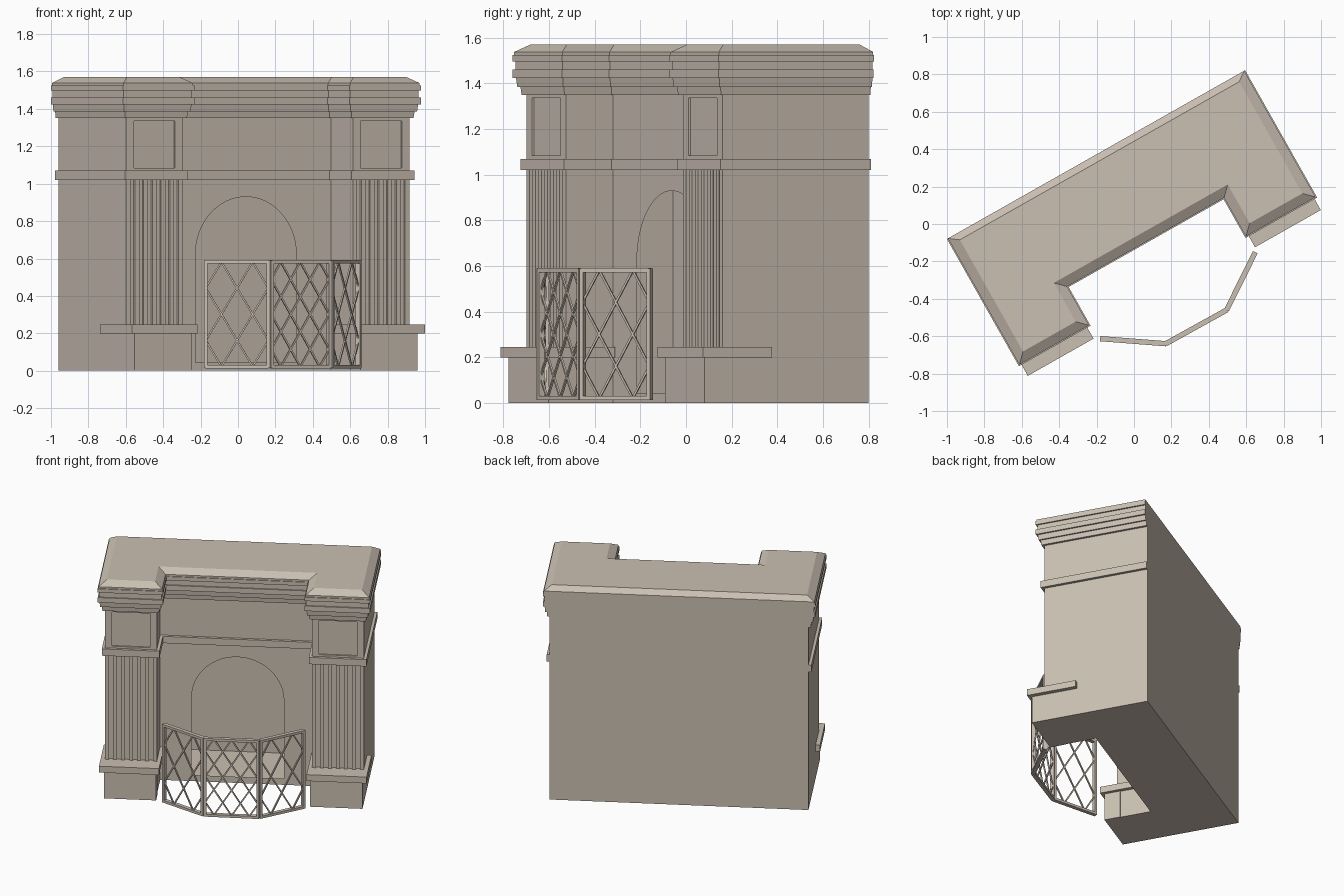
import bpy, bmesh, math
from mathutils import Vector, Matrix

if "Cube" in bpy.data.objects:
    bpy.data.objects.remove(bpy.data.objects["Cube"])

ROT = Matrix.Rotation(math.radians(29.5), 4, 'Z') @ Matrix.Translation((0.006, 0, 0))

stone = bpy.data.materials.new("warm_stone")
stone.diffuse_color = (0.59, 0.52, 0.445, 1)
stone.use_nodes = True
stone.node_tree.nodes["Principled BSDF"].inputs["Base Color"].default_value = stone.diffuse_color


def finish(bm, name, local=True):
    if local:
        bm.transform(ROT)
    me = bpy.data.meshes.new(name)
    bm.to_mesh(me)
    bm.free()
    me.materials.append(stone)
    ob = bpy.data.objects.new(name, me)
    bpy.context.collection.objects.link(ob)
    return ob


def box(bm, lo, hi):
    c = [(a + b) / 2 for a, b in zip(lo, hi)]
    s = [b - a for a, b in zip(lo, hi)]
    bmesh.ops.create_cube(bm, size=1, matrix=Matrix.Translation(c) @ Matrix.Diagonal((*s, 1)))


def footprint(o=0.0, back=0.423):
    h, i, f, c = 0.87 + o, 0.522 - o, -0.313 - o, -0.075 - o
    return [(-h, f), (-i, f), (-i, c), (i, c), (i, f), (h, f), (h, back), (-h, back)]


def fluted(a, b, n=6, depth=0.014):
    """Front edge of a pilaster from a to b with n square grooves."""
    pts, w = [], (b[0] - a[0]) / (2 * n + 1)
    for k in range(n):
        x0, x1 = a[0] + (2 * k + 1) * w, a[0] + (2 * k + 2) * w
        y = a[1]
        pts += [(x0, y), (x0, y + depth), (x1, y + depth), (x1, y)]
    return [a] + pts + [b]


# lower body: hollow shell with fluted pilasters and an arched opening
fp = footprint()
outline = fluted(fp[0], fp[1]) + fp[2:4] + fluted(fp[4], fp[5]) + fp[6:]
bm = bmesh.new()
H = 1.03
low = [bm.verts.new((x, y, 0)) for x, y in outline]
top = [bm.verts.new((x, y, H)) for x, y in outline]
bm.faces.new(low[::-1])
n = len(outline)
for k in range(n):
    j = (k + 1) % n
    if outline[k] == fp[2]:
        wl, wr, tl, tr = low[k], low[j], top[k], top[j]
        continue
    bm.faces.new((low[k], low[j], top[j], top[k]))
R, SILL, SPRING, SEG = 0.31, 0.045, 0.62, 32
arc = [bm.verts.new((R * math.cos(math.pi * t / SEG), fp[2][1], SPRING + R * math.sin(math.pi * t / SEG)))
       for t in range(SEG + 1)]
sr = bm.verts.new((R, fp[2][1], SILL))
sl = bm.verts.new((-R, fp[2][1], SILL))
half = SEG // 2
bm.faces.new((wl, wr, sr, sl))
bm.faces.new([wr, tr] + [arc[half]] + arc[:half][::-1] + [sr])
bm.faces.new([tl, wl, sl] + arc[half:][::-1])
bm.faces.new((tr, tl, arc[half]))
finish(bm, "lower_body")

# upper body, belt band and stepped cornice: one profile swept round the footprint
profile = [(1.02, -0.02), (1.02, 0.02), (1.07, 0.02), (1.07, 0), (1.35, 0), (1.35, 0.016),
           (1.385, 0.02), (1.385, 0.03), (1.423, 0.034), (1.423, 0.045), (1.46, 0.045),
           (1.46, 0.036), (1.497, 0.036), (1.497, 0.046), (1.525, 0.046),
           (1.525, 0.04), (1.538, 0.04), (1.57, -0.012)]
bm = bmesh.new()
rings = []
for z, o in profile:
    back = 0.385 if z > 1.56 else 0.423
    rings.append([bm.verts.new((x, y, z)) for x, y in footprint(o, back)])
panels = []
for r, (a, b) in enumerate(zip(rings, rings[1:])):
    for k in range(8):
        j = (k + 1) % 8
        f = bm.faces.new((a[k], a[j], b[j], b[k]))
        if profile[r] == (1.07, 0) and k in (0, 4):
            panels.append(f)
bm.faces.new(rings[-1])
bm.normal_update()
# sunk panels on the pilaster fronts
for f in panels:
    bmesh.ops.inset_individual(bm, faces=[f], thickness=0.02)
    mid = f.calc_center_median().x
    for v in f.verts:
        v.co.x = mid + math.copysign(0.127, v.co.x - mid)
    bm.normal_update()
    bmesh.ops.inset_individual(bm, faces=[f], thickness=0.0005, depth=-0.01)
finish(bm, "upper_body_and_cornice")

# pilaster plinths and their ledges
for side, s in (("left", -1), ("right", 1)):
    for part, a, b, f, r, z0, z1 in (("plinth", 0.518, 0.87, -0.403, -0.29, 0, 0.21),
                                     ("ledge", 0.496, 0.9, -0.427, -0.08, 0.2, 0.247)):
        bm = bmesh.new()
        xs = sorted((a * s, b * s))
        box(bm, (xs[0], f, z0), (xs[1], r, z1))
        finish(bm, f"{side}_{part}")


# folding fire screen
def bar(bm, p, q, w, d, side):
    """Square bar from p to q; side is the panel normal."""
    p, q = Vector(p), Vector(q)
    x = (q - p).normalized()
    y = side.normalized()
    m = Matrix((x, y, x.cross(y))).transposed().to_4x4()
    m.translation = (p + q) / 2
    bmesh.ops.create_cube(bm, size=1, matrix=m @ Matrix.Diagonal(((q - p).length, d, w, 1)))


def screen_panel(name, a, b, cols, rows):
    bm = bmesh.new()
    a, b = Vector((*a, 0)), Vector((*b, 0))
    d = b - a
    normal = Vector((d.y, -d.x, 0))
    z0, z1, e = 0.022, 0.582, 0.008 / d.length

    def pt(u, v):
        return a + d * (e + u * (1 - 2 * e)) + Vector((0, 0, z0 + v * (z1 - z0)))
    # frame
    for u in (0, 1):
        bar(bm, pt(u, -0.015), pt(u, 1.015), 0.018, 0.028, normal)
    for v in (0, 1):
        bar(bm, pt(0, v), pt(1, v), 0.018, 0.028, normal)
    # diamond lattice
    for i in range(cols):
        for j in range(rows):
            c = [((i + x) / cols, (j + y) / rows) for x, y in ((0.5, 0), (1, 0.5), (0.5, 1), (0, 0.5))]
            for k in range(4):
                bar(bm, pt(*c[k]), pt(*c[(k + 1) % 4]), 0.009, 0.009, normal)
    finish(bm, name, False)


pts = [(-0.18, -0.613), (0.17, -0.64), (0.495, -0.46), (0.648, -0.152)]
screen_panel("screen_left", pts[0], pts[1], 2, 2)
screen_panel("screen_middle", pts[1], pts[2], 3, 3)
screen_panel("screen_right", pts[2], pts[3], 2, 2)
